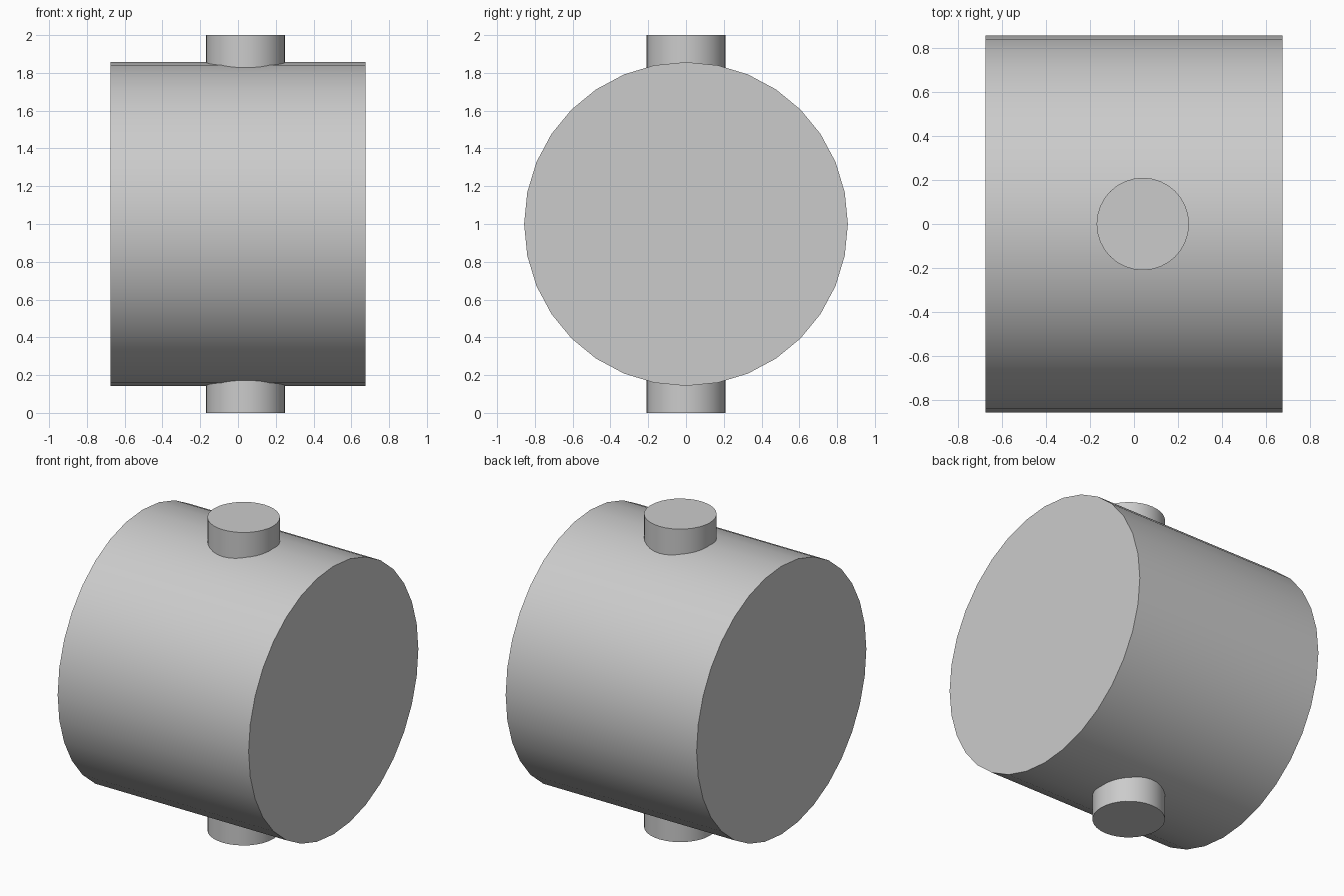
import bpy
import math

cube = bpy.data.objects.get("Cube")
if cube:
    bpy.data.objects.remove(cube, do_unlink=True)

# Single grey finish
grey = bpy.data.materials.new("light grey")
grey.use_nodes = True
colour = (0.6, 0.6, 0.6, 1)
grey.diffuse_color = colour
grey.node_tree.nodes["Principled BSDF"].inputs["Base Color"].default_value = colour


def cylinder(name, radius, length, centre, tilt=0):
    """Capped cylinder with smooth sides and sharp rims."""
    bpy.ops.mesh.primitive_cylinder_add(
        vertices=32, radius=radius, depth=length,
        location=centre, rotation=(0, tilt, 0))
    part = bpy.context.object
    part.name = name
    part.data.materials.append(grey)
    bpy.ops.object.transform_apply(location=False, rotation=True, scale=True)
    bpy.ops.object.shade_smooth_by_angle(angle=math.radians(30))
    return part


# Wide drum lying along x
cylinder("drum", 0.857, 1.35, (0, 0, 1), math.pi / 2)

# Upright pin passing through the drum, slightly off centre
cylinder("pin", 0.21, 2, (0.04, 0, 1))
